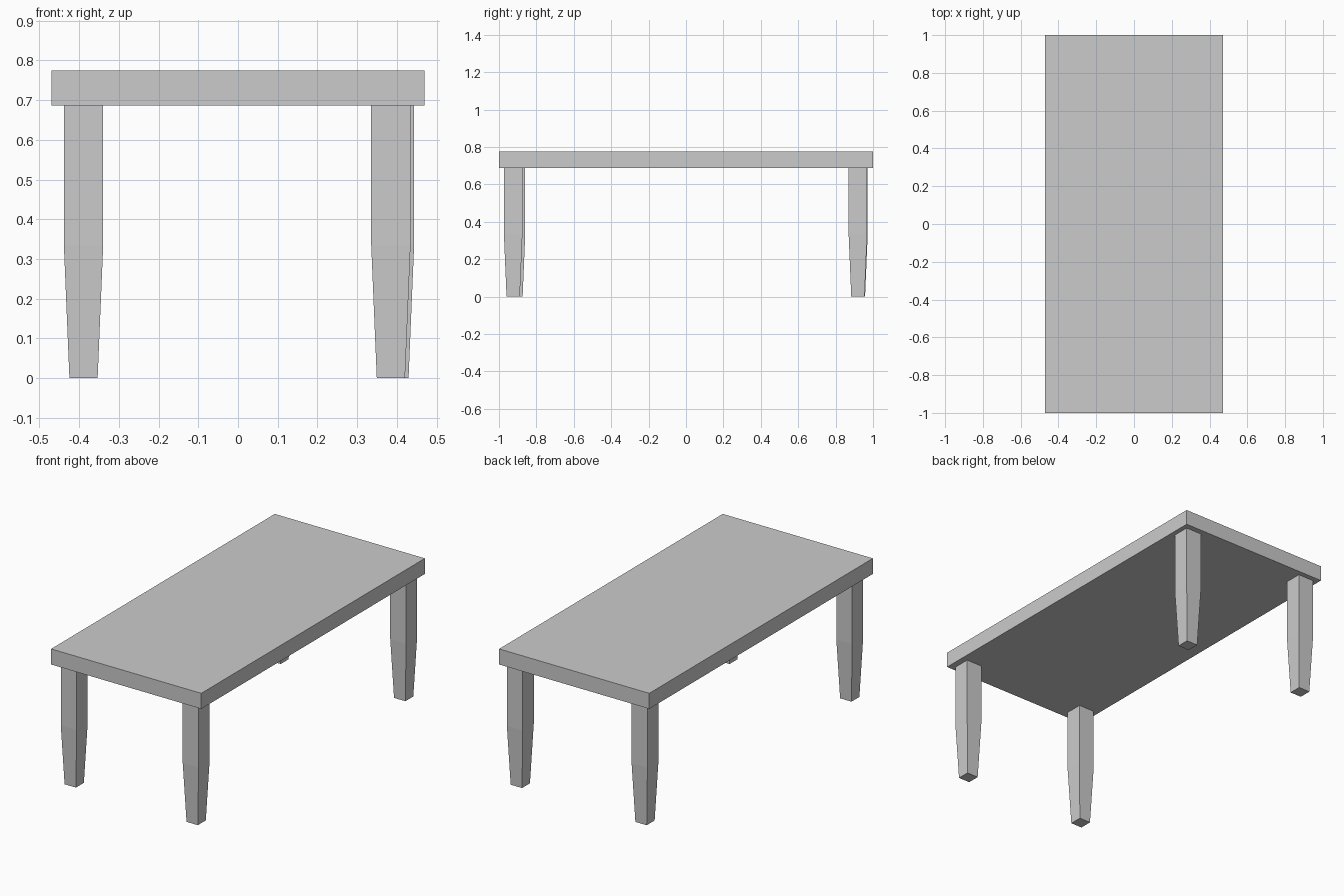
import bpy, bmesh

if "Cube" in bpy.data.objects:
    bpy.data.objects.remove(bpy.data.objects["Cube"])

TOP_Z, UNDER_Z, TAPER_Z = 0.775, 0.687, 0.335


def square_column(name, x, y, sections):
    """Stack rectangular sections (z, half_x, half_y) into a closed solid."""
    bm = bmesh.new()
    rings = [[bm.verts.new((sx * hx, sy * hy, z))
              for sx, sy in ((-1, -1), (1, -1), (1, 1), (-1, 1))]
             for z, hx, hy in sections]
    bm.faces.new(rings[0][::-1])
    bm.faces.new(rings[-1])
    for lo, hi in zip(rings, rings[1:]):
        for i in range(4):
            j = (i + 1) % 4
            bm.faces.new((lo[i], lo[j], hi[j], hi[i]))
    mesh = bpy.data.meshes.new(name)
    bm.to_mesh(mesh)
    bm.free()
    obj = bpy.data.objects.new(name, mesh)
    obj.location = (x, y, 0)
    bpy.context.collection.objects.link(obj)
    return obj


# Thick rectangular slab
square_column("table_top", 0, 0, [(UNDER_Z, 0.47, 1.0), (TOP_Z, 0.47, 1.0)])

# Legs: straight upper half, tapered lower half, slightly uneven placement
leg = [(0, 0.0355, 0.0355), (TAPER_Z, 0.0495, 0.0495), (UNDER_Z, 0.0495, 0.0495)]
for name, x, y in (("front_left_leg", -0.389, -0.909),
                   ("front_right_leg", 0.385, -0.924),
                   ("back_left_leg", -0.389, 0.922),
                   ("back_right_leg", 0.394, 0.919)):
    square_column(name, x, y, leg)
